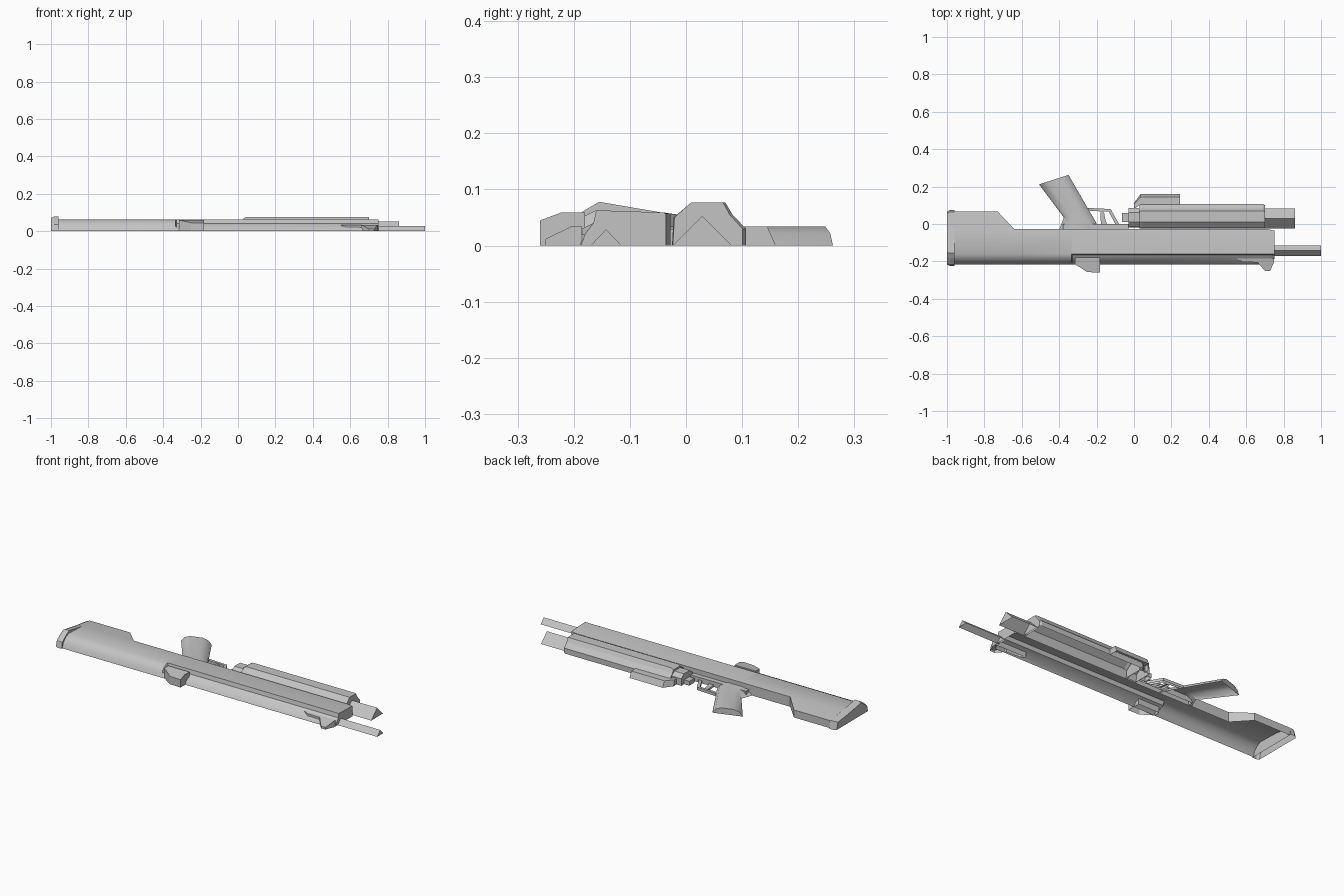
import bpy, math

if "Cube" in bpy.data.objects:
    bpy.data.objects.remove(bpy.data.objects["Cube"])

grey = bpy.data.materials.new("plain_grey")
grey.diffuse_color = (0.55, 0.55, 0.55, 1)
grey.use_nodes = True
grey.node_tree.nodes["Principled BSDF"].inputs["Base Color"].default_value = grey.diffuse_color


def finish(name, verts, faces, smooth=False):
    me = bpy.data.meshes.new(name)
    me.from_pydata(verts, [], faces)
    me.materials.append(grey)
    me.update()
    ob = bpy.data.objects.new(name, me)
    bpy.context.collection.objects.link(ob)
    if smooth:
        bpy.ops.object.select_all(action='DESELECT')
        ob.select_set(True)
        bpy.context.view_layer.objects.active = ob
        bpy.ops.object.shade_smooth_by_angle(angle=math.radians(38))
    return ob


def loft(name, rings, start=True, end=True, smooth=False):
    """Shell through arch-shaped rings, open underneath."""
    n = len(rings[0])
    verts = [p for r in rings for p in r]
    faces = []
    for i in range(len(rings) - 1):
        for j in range(n - 1):
            a, b = i * n + j, (i + 1) * n + j
            faces.append((a, b, b + 1, a + 1))
    if start:
        faces.append(tuple(range(n)))
    if end:
        faces.append(tuple(reversed(range(len(verts) - n, len(verts)))))
    return finish(name, verts, faces, smooth)


def along_x(name, stations, **kw):
    return loft(name, [[(x, y, z) for y, z in sec] for x, sec in stations], **kw)


def prism(name, outline, top, z0=0.0):
    """Plan outline raised to a height; the height may depend on (x, y)."""
    n = len(outline)
    area = sum(outline[i - 1][0] * outline[i][1] - outline[i][0] * outline[i - 1][1]
               for i in range(n))
    if area < 0:
        outline = outline[::-1]
    h = top if callable(top) else (lambda x, y: top)
    verts = [(x, y, z0) for x, y in outline] + [(x, y, h(x, y)) for x, y in outline]
    faces = [(i, (i + 1) % n, n + (i + 1) % n, n + i) for i in range(n)]
    faces.append(tuple(range(n, 2 * n)))
    return finish(name, verts, faces)


# Receiver and stock: one shell whose lower edge drops into the stock
def body_ring(right, zr, stepped=False, left=-0.217):
    side = [(-0.207, 0.02), (-0.165, 0.04)] if stepped else [(-0.207, 0.028), (-0.187, 0.05)]
    if left > -0.2:
        side[0] = (-0.18, 0.02)
    return [(left, 0)] + side + [(-0.16, 0.063), (-0.04, 0.059), (right, zr), (right, 0)]


along_x("receiver_and_stock", [
    (-0.96, body_ring(0.068, 0.043)),
    (-0.73, body_ring(0.068, 0.043)),
    (-0.64, body_ring(-0.028, 0.057)),
    (-0.335, body_ring(-0.028, 0.057)),
    (-0.33, body_ring(-0.028, 0.057, True)),
    (0.72, body_ring(-0.028, 0.057, True)),
    (0.75, body_ring(-0.036, 0.057, True, -0.187)),
], start=False, smooth=True)

# Butt pad
pad = [(-0.224, 0), (-0.216, 0.035), (-0.182, 0.062), (-0.155, 0.078),
       (-0.02, 0.055), (0.065, 0.044), (0.076, 0)]
pad_back = [(y * 0.94 - 0.006, z * 0.9) for y, z in pad]
along_x("butt_pad", [(-1, pad_back), (-0.985, pad), (-0.96, pad)])

# Thin barrel and wide launcher barrel, both three-sided
for name, x0, x1, y0, y1, z in (("barrel", 0.74, 1.0, -0.17, -0.115, 0.029),
                                ("launcher_barrel", 0.69, 0.86, -0.024, 0.082, 0.053)):
    sec = [(y0, 0), ((y0 + y1) / 2, z), (y1, 0)]
    along_x(name, [(x0, sec), (x1, sec)])

# Launcher tube and its rear block
tube = [(-0.025, 0), (-0.022, 0.05), (0.01, 0.077), (0.07, 0.077),
        (0.083, 0.055), (0.107, 0.03), (0.107, 0)]
tube_back = [(y, z * 0.9) for y, z in tube]
along_x("launcher_tube", [(0.03, tube_back), (0.045, tube), (0.69, tube),
                          (0.7, [(y * 0.94, z) for y, z in tube])])
rear = [(-0.02, 0), (-0.015, 0.04), (0.01, 0.06), (0.062, 0.06), (0.085, 0.04), (0.085, 0)]
along_x("launcher_rear_block", [(-0.03, rear), (0.035, rear)])
prism("launcher_rear_lug", [(-0.063, 0.012), (-0.03, 0.012), (-0.03, 0.06), (-0.063, 0.06)], 0.025)

# Side grip under the launcher
rail = [(0.105, 0), (0.105, 0.034), (0.145, 0.034), (0.16, 0)]
along_x("launcher_foregrip", [(0.0, [(0.08, 0), (0.08, 0.034), (0.105, 0.034), (0.112, 0)]),
                              (0.035, rail), (0.245, rail)])

# Pistol grip: arch section swept down the slant
def grip_ring(right, left):
    prof = [(0, 0), (0.1, 0.022), (0.28, 0.034), (0.72, 0.034), (0.9, 0.022), (1, 0)]
    return [(right[0] + (left[0] - right[0]) * t, right[1] + (left[1] - right[1]) * t, z)
            for t, z in prof]


loft("pistol_grip", [grip_ring((-0.185, -0.03), (-0.4, -0.03)),
                     grip_ring((-0.205, 0.012), (-0.375, 0.035)),
                     grip_ring((-0.35, 0.262), (-0.508, 0.212))], start=False, smooth=True)

# Trigger plate, guard and trigger
prism("trigger_plate", [(-0.38, -0.03), (-0.03, -0.03), (-0.03, 0.0), (-0.2, 0.0), (-0.38, 0.0)], 0.03)
prism("trigger_guard", [(-0.25, 0.086), (-0.125, 0.08), (-0.08, 0.0), (-0.1, 0.0),
                        (-0.135, 0.066), (-0.235, 0.07)], 0.016)
prism("trigger", [(-0.175, 0.0), (-0.145, 0.0), (-0.155, 0.03), (-0.16, 0.062),
                  (-0.18, 0.062), (-0.18, 0.03)], 0.012)

# Charging block on the upper edge
prism("charging_block", [(-0.315, -0.18), (-0.315, -0.215), (-0.25, -0.257),
                         (-0.182, -0.26), (-0.182, -0.222), (-0.182, -0.18)],
      lambda x, y: 0.045 if y < -0.24 else 0.059)

# Front sight with its sloping base
prism("front_sight", [(0.55, -0.185), (0.58, -0.203), (0.66, -0.205), (0.7, -0.25),
                      (0.728, -0.25), (0.748, -0.205), (0.748, -0.185)],
      lambda x, y: 0.012 if y < -0.24 else 0.034)
